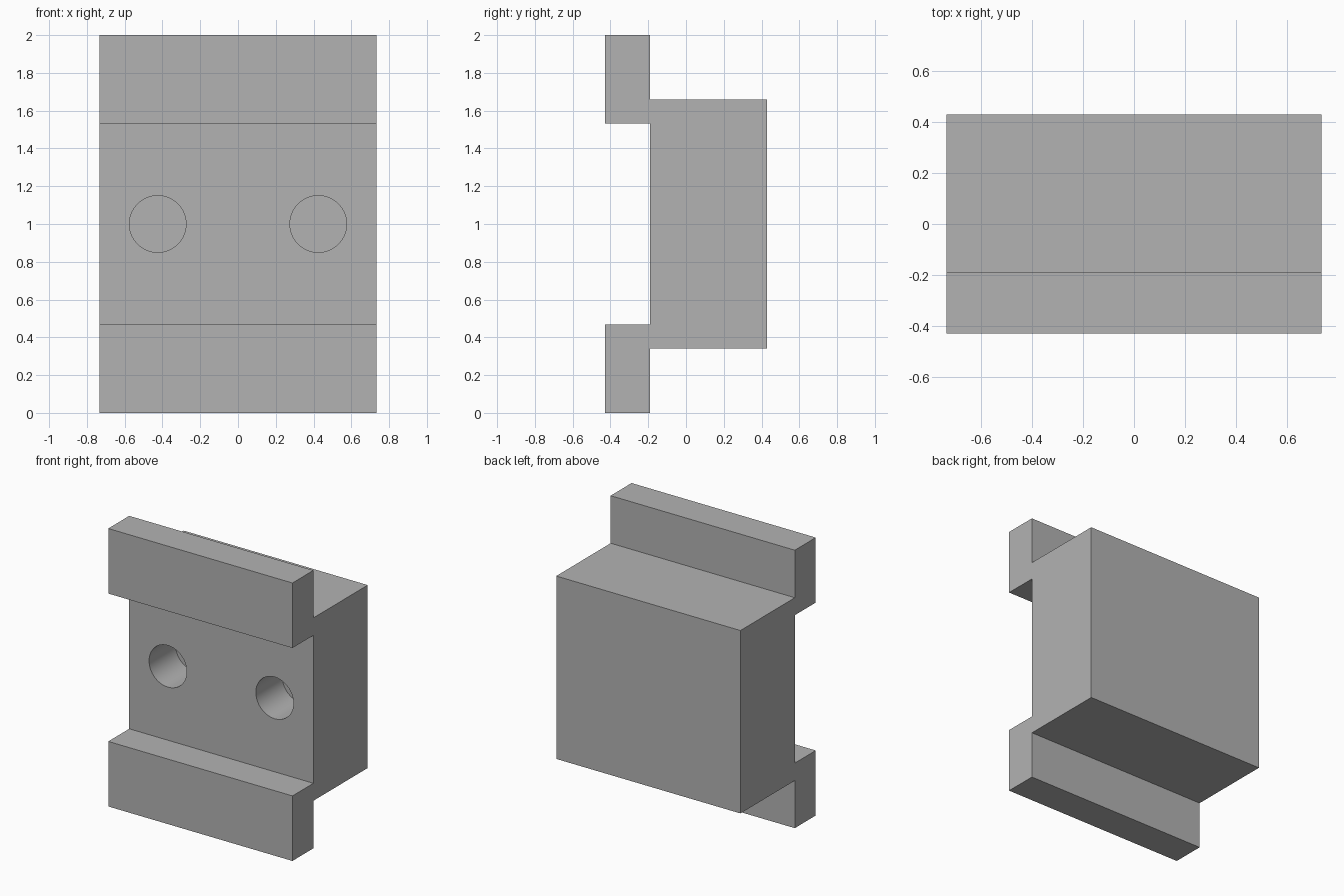
import bpy, bmesh, math

cube = bpy.data.objects.get("Cube")
if cube:
    bpy.data.objects.remove(cube, do_unlink=True)

HALF_W = 0.733
FRONT, STEP, BACK = -0.428, -0.19, 0.428
HOLE_X, HOLE_R, HOLE_DEPTH = 0.425, 0.15, 0.3

grey = bpy.data.materials.new("plain_grey")
grey.use_nodes = True
grey.diffuse_color = (0.45, 0.45, 0.45, 1)
grey.node_tree.nodes["Principled BSDF"].inputs["Base Color"].default_value = (0.45, 0.45, 0.45, 1)

# Side profile (y, z): lower half, then mirrored about mid height
lower = [(BACK, 0.342), (STEP, 0.342), (STEP, 0), (FRONT, 0), (FRONT, 0.468), (STEP, 0.468)]
profile = lower + [(y, 2 - z) for y, z in reversed(lower)]

# Extrude the profile across the width
bm = bmesh.new()
face = bm.faces.new([bm.verts.new((-HALF_W, y, z)) for y, z in profile])
moved = bmesh.ops.extrude_face_region(bm, geom=[face])["geom"]
bmesh.ops.translate(bm, vec=(2 * HALF_W, 0, 0),
                    verts=[v for v in moved if isinstance(v, bmesh.types.BMVert)])
bmesh.ops.recalc_face_normals(bm, faces=bm.faces)
mesh = bpy.data.meshes.new("mounting_block")
bm.to_mesh(mesh)
bm.free()
block = bpy.data.objects.new("mounting_block", mesh)
bpy.context.collection.objects.link(block)
mesh.materials.append(grey)

# Two blind round holes in the recessed front face
for side in (-1, 1):
    bpy.ops.mesh.primitive_cylinder_add(vertices=64, radius=HOLE_R, depth=2 * HOLE_DEPTH,
                                        location=(side * HOLE_X, STEP, 1),
                                        rotation=(math.pi / 2, 0, 0))
    cutter = bpy.context.object
    cutter.name = "hole_cutter"
    cutter.hide_render = True
    cutter.data.materials.append(grey)
    cut = block.modifiers.new("hole", 'BOOLEAN')
    cut.operation, cut.solver, cut.object = 'DIFFERENCE', 'EXACT', cutter
    bpy.ops.object.select_all(action='DESELECT')
    block.select_set(True)
    bpy.context.view_layer.objects.active = block
    bpy.ops.object.modifier_apply(modifier=cut.name)
    bpy.data.objects.remove(cutter, do_unlink=True)

bpy.ops.object.shade_smooth_by_angle(angle=math.radians(30))
